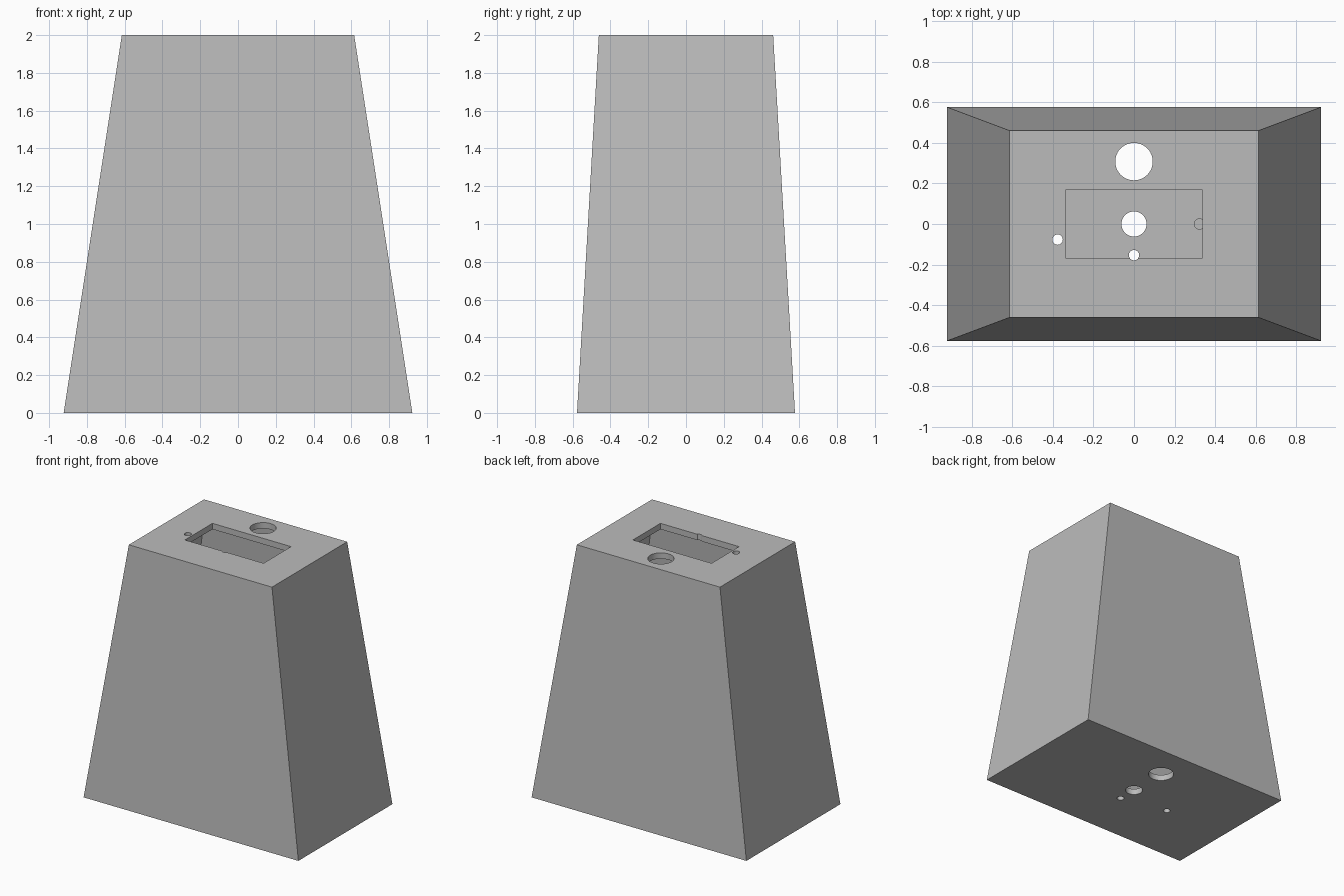
import bpy
import bmesh
from math import radians

cube = bpy.data.objects.get("Cube")
if cube:
    bpy.data.objects.remove(cube, do_unlink=True)

HEIGHT = 2.0
WALL = 0.046
BASE = (0.923, 0.577)   # half sizes at the foot
TOP = (0.615, 0.4615)   # half sizes at the top

grey = bpy.data.materials.new("plain_grey")
grey.use_nodes = True
colour = (0.5, 0.5, 0.5, 1)
grey.diffuse_color = colour
grey.node_tree.nodes["Principled BSDF"].inputs["Base Color"].default_value = colour


def add_object(name, bm):
    bmesh.ops.recalc_face_normals(bm, faces=bm.faces)
    mesh = bpy.data.meshes.new(name)
    bm.to_mesh(mesh)
    bm.free()
    mesh.materials.append(grey)
    obj = bpy.data.objects.new(name, mesh)
    bpy.context.collection.objects.link(obj)
    return obj


def half_size(z, inset):
    t = z / HEIGHT
    return [b + (a - b) * t - inset for a, b in zip(TOP, BASE)]


def tapered_block(name, z0, z1, inset=0.0):
    """Rectangular block following the taper of the housing."""
    bm = bmesh.new()
    bmesh.ops.create_cube(bm, size=2)
    for v in bm.verts:
        z = z1 if v.co.z > 0 else z0
        hx, hy = half_size(z, inset)
        v.co = (v.co.x * hx, v.co.y * hy, z)
    return add_object(name, bm)


def box(name, hx, hy, z0, z1):
    bm = bmesh.new()
    bmesh.ops.create_cube(bm, size=2)
    for v in bm.verts:
        v.co = (v.co.x * hx, v.co.y * hy, z1 if v.co.z > 0 else z0)
    return add_object(name, bm)


def drill(name, x, y, radius, z0, z1):
    bm = bmesh.new()
    bmesh.ops.create_cone(bm, cap_ends=True, segments=48,
                          radius1=radius, radius2=radius, depth=z1 - z0)
    bmesh.ops.translate(bm, verts=bm.verts, vec=(x, y, (z0 + z1) / 2))
    return add_object(name, bm)


def cut(obj, cutter):
    cutter.hide_render = True
    mod = obj.modifiers.new("cut", 'BOOLEAN')
    mod.operation = 'DIFFERENCE'
    mod.solver = 'EXACT'
    mod.object = cutter
    bpy.context.view_layer.objects.active = obj
    bpy.ops.object.modifier_apply(modifier=mod.name)
    bpy.data.objects.remove(cutter, do_unlink=True)


# Hollow tapered housing
housing = tapered_block("housing", 0, HEIGHT)
cut(housing, tapered_block("cavity", WALL, HEIGHT - WALL, WALL))

# Rectangular window in the top plate
cut(housing, box("top_window", 0.338, 0.169, HEIGHT - 2 * WALL, HEIGHT + 0.1))

# Round holes drilled through the top and bottom plates
SMALL = 0.0255
for x, y, radius in ((0, 0.308, 0.0925), (0, 0, 0.062),
                     (0, -0.154, SMALL), (-0.377, -0.077, SMALL)):
    cut(housing, drill("hole", x, y, radius, -0.1, HEIGHT + 0.1))

# Blind hole in the inner floor
cut(housing, drill("blind_hole", 0.323, 0, SMALL, WALL / 2, 2 * WALL))

# Smooth hole walls, crisp edges
bpy.ops.object.select_all(action='DESELECT')
housing.select_set(True)
bpy.context.view_layer.objects.active = housing
bpy.ops.object.shade_smooth_by_angle(angle=radians(20))
